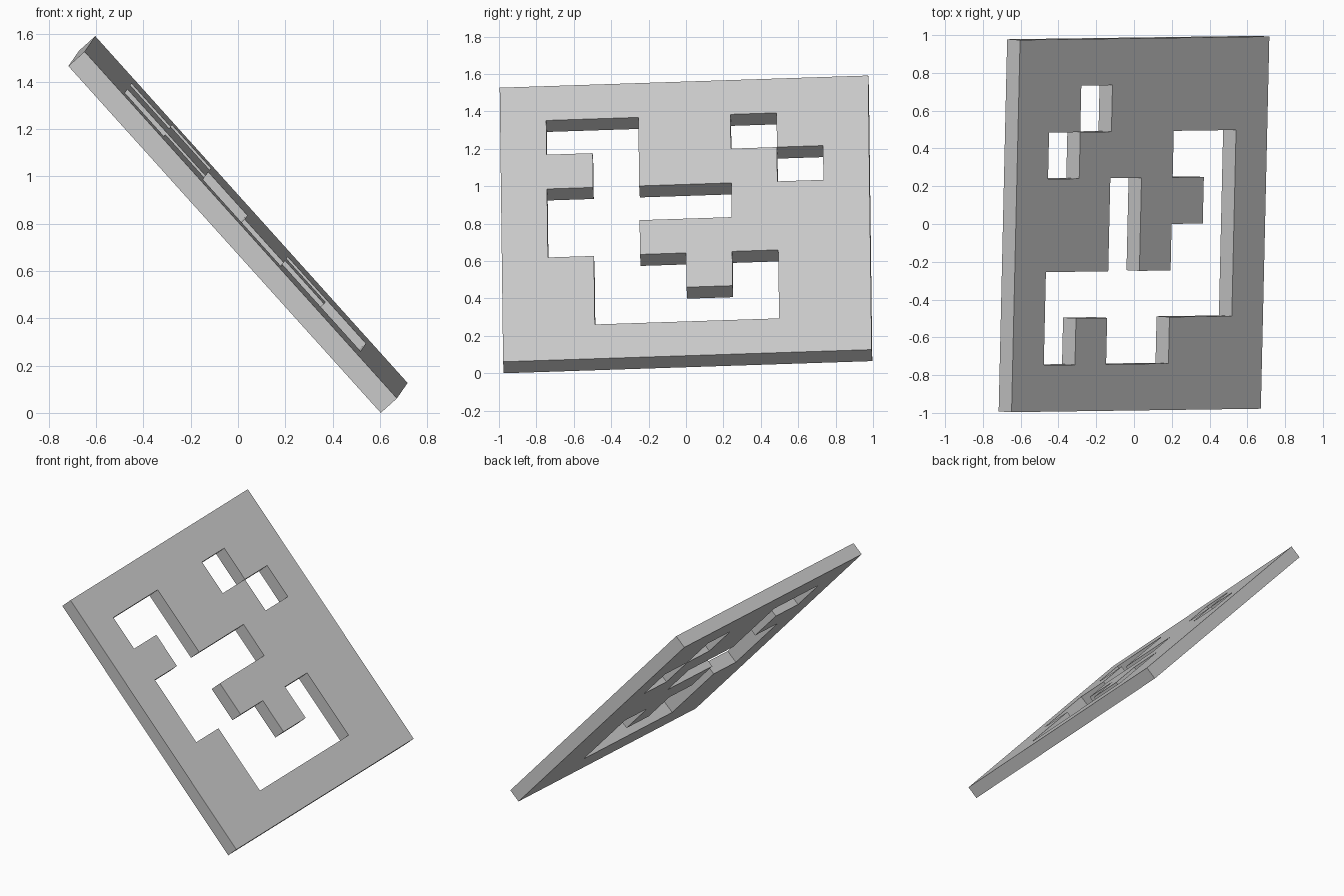
import bpy
import bmesh
from mathutils import Matrix, Vector

cube = bpy.data.objects.get("Cube")
if cube:
    bpy.data.objects.remove(cube, do_unlink=True)

# Square plate on an 8 x 8 grid, top row first; dots are open cells
LAYOUT = [
    "########",
    "#..##.##",
    "##.###.#",
    "#....###",
    "#..#####",
    "##..#.##",
    "##....##",
    "########",
]
SIZE, THICK = 1.972, 0.092
COUNT = len(LAYOUT)
CELL = SIZE / COUNT
rows = LAYOUT[::-1]


def solid(col, row):
    return 0 <= col < COUNT and 0 <= row < COUNT and rows[row][col] == "#"


def add_face(bm, points):
    bm.faces.new([bm.verts.new(p) for p in points])


bm = bmesh.new()
for row in range(COUNT):
    for col in range(COUNT):
        if not solid(col, row):
            continue
        # Corners run counter-clockwise from the lower left
        x, y = col * CELL - SIZE / 2, row * CELL - SIZE / 2
        ring = [(x, y), (x + CELL, y), (x + CELL, y + CELL), (x, y + CELL)]
        top = [Vector((a, b, THICK / 2)) for a, b in ring]
        base = [Vector((a, b, -THICK / 2)) for a, b in ring]
        add_face(bm, top)
        add_face(bm, base[::-1])
        # Walls only where the neighbouring cell is open
        for i, (dc, dr) in enumerate([(0, -1), (1, 0), (0, 1), (-1, 0)]):
            if not solid(col + dc, row + dr):
                j = (i + 1) % 4
                add_face(bm, [base[i], base[j], top[j], top[i]])
bmesh.ops.remove_doubles(bm, verts=bm.verts[:], dist=0.0001)

# Tilt the plate: across runs front to back, up runs along the slope
across = Vector((0.045, 1.97, 0.065)).normalized()
normal = across.cross(Vector((-1.32, -0.025, 1.465))).normalized()
up = normal.cross(across)
bm.transform(Matrix((across, up, normal)).transposed().to_4x4())
lowest = min(v.co.z for v in bm.verts)
bmesh.ops.translate(bm, verts=bm.verts[:], vec=(0, 0, -lowest))

mesh = bpy.data.meshes.new("pierced_plate")
bm.to_mesh(mesh)
bm.free()
plate = bpy.data.objects.new("pierced_plate", mesh)
bpy.context.collection.objects.link(plate)

# Plain grey finish
grey = bpy.data.materials.new("light_grey")
grey.use_nodes = True
colour = (0.6, 0.6, 0.6, 1)
grey.diffuse_color = colour
grey.node_tree.nodes["Principled BSDF"].inputs["Base Color"].default_value = colour
mesh.materials.append(grey)
